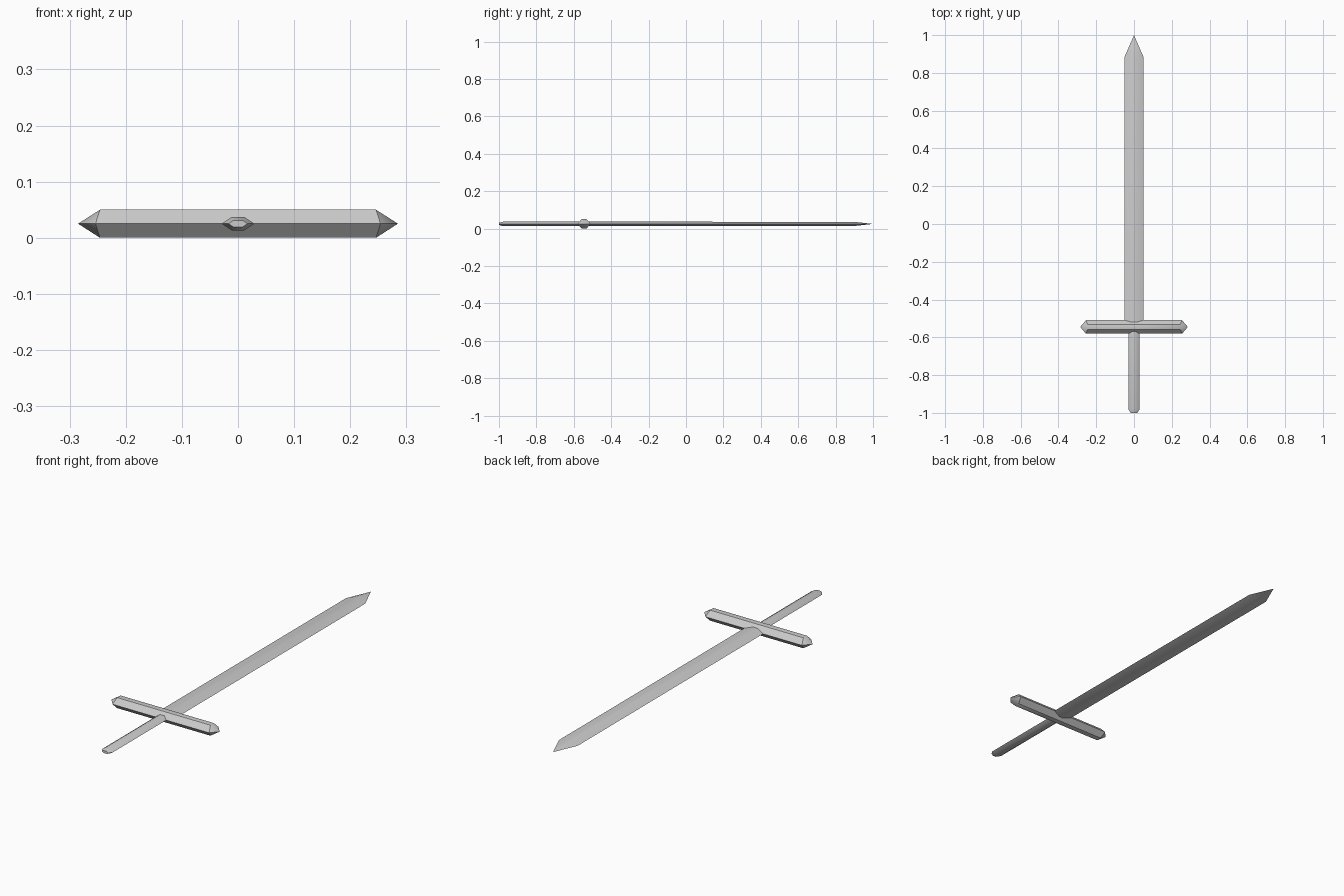
import bpy, bmesh, math
from mathutils import Vector

if "Cube" in bpy.data.objects:
    bpy.data.objects.remove(bpy.data.objects["Cube"])

MID_Z = 0.025


def hex_bar(name, sections, to_world):
    """Loft six-sided sections: (edge pos, flat pos, half width, flat half width, half height).
    A section with zero width becomes a point."""
    bm = bmesh.new()
    rings = []
    for edge, flat, w, f, h in sections:
        if w == 0:
            rings.append([bm.verts.new(to_world(edge, 0, 0))])
            continue
        pts = [(edge, w, 0), (flat, f, h), (flat, -f, h),
               (edge, -w, 0), (flat, -f, -h), (flat, f, -h)]
        rings.append([bm.verts.new(to_world(*p)) for p in pts])
    for a, b in zip(rings, rings[1:]):
        for i in range(6):
            j = (i + 1) % 6
            if len(a) == 1:
                bm.faces.new((a[0], b[j], b[i]))
            elif len(b) == 1:
                bm.faces.new((a[i], a[j], b[0]))
            else:
                bm.faces.new((a[i], a[j], b[j], b[i]))
    for ring in (rings[0], rings[-1]):
        if len(ring) == 6:
            bm.faces.new(ring)
    bmesh.ops.recalc_face_normals(bm, faces=bm.faces)
    mesh = bpy.data.meshes.new(name)
    bm.to_mesh(mesh)
    bm.free()
    obj = bpy.data.objects.new(name, mesh)
    bpy.context.collection.objects.link(obj)
    bpy.ops.object.select_all(action='DESELECT')
    obj.select_set(True)
    bpy.context.view_layer.objects.active = obj
    bpy.ops.object.shade_smooth_by_angle(angle=math.radians(35))
    return obj


def along_y(t, side, up):
    return Vector((side, t, MID_Z + up))


def along_x(t, side, up):
    return Vector((t, -0.545 + side, MID_Z + up))


# Blade with a pointed tip
hex_bar("blade", [(-0.53, -0.53, 0.05, 0.012, 0.012),
                  (0.885, 0.9, 0.05, 0.012, 0.011),
                  (1.0, 1.0, 0, 0, 0)], along_y)

# Grip with a slightly tapered butt
hex_bar("grip", [(-1.0, -1.0, 0.017, 0.008, 0.006),
                 (-0.982, -0.978, 0.029, 0.011, 0.012),
                 (-0.55, -0.55, 0.029, 0.011, 0.012)], along_y)

# Crossguard, pointed at both ends
hex_bar("crossguard", [(-0.285, -0.285, 0, 0, 0),
                       (-0.254, -0.246, 0.036, 0.013, 0.025),
                       (0.254, 0.246, 0.036, 0.013, 0.025),
                       (0.285, 0.285, 0, 0, 0)], along_x)
